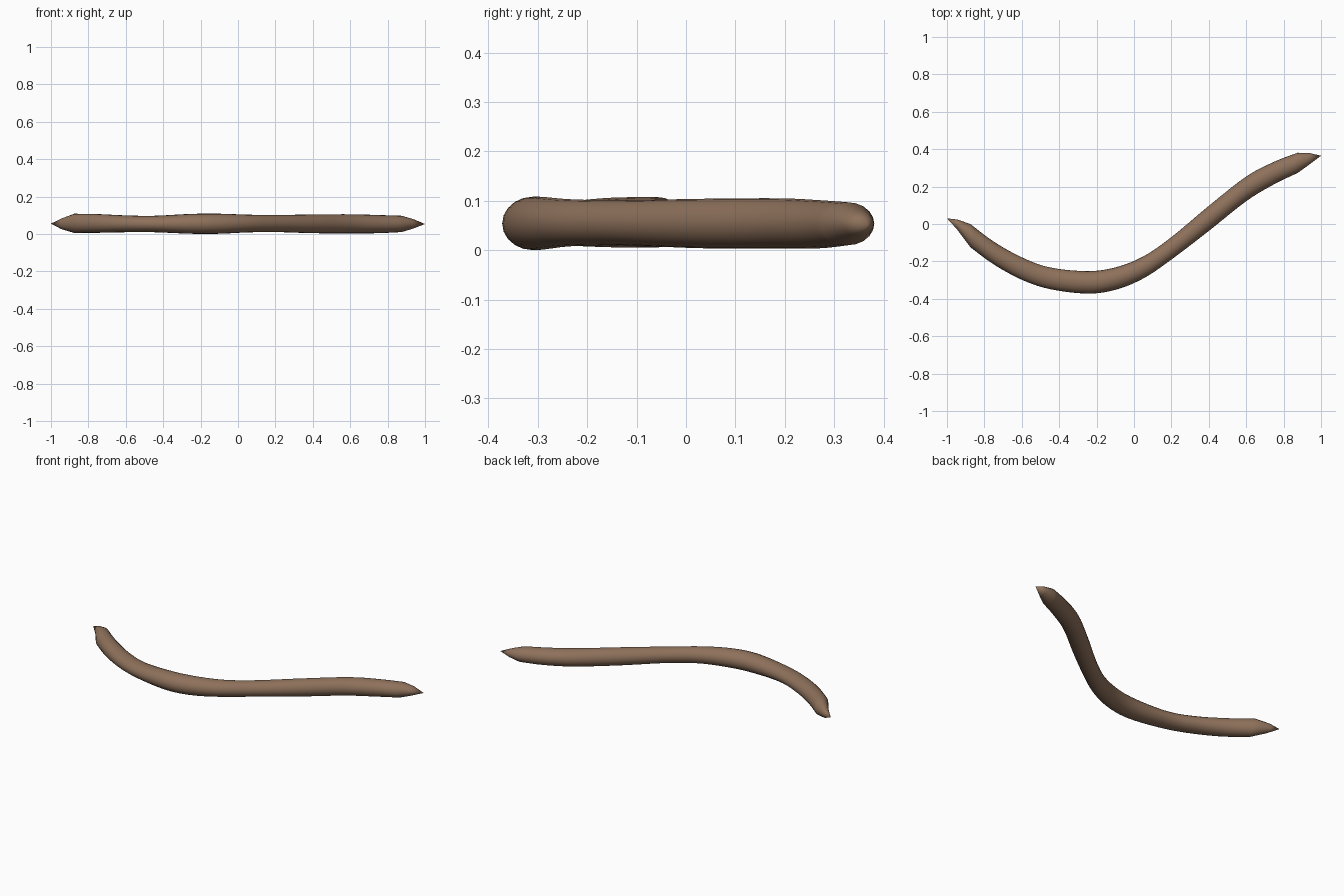
import bpy, bmesh
from math import sin, cos, tau

cube = bpy.data.objects.get("Cube")
if cube:
    bpy.data.objects.remove(cube)

SIDES, STEPS = 20, 5

# Stations along the stick: x, centre y, half width in y, bottom z, top z
STATIONS = [
    (-0.875, -0.062, 0.062, 0.005, 0.108),
    (-0.75, -0.155, 0.061, 0.006, 0.106),
    (-0.6, -0.238, 0.060, 0.009, 0.099),
    (-0.45, -0.290, 0.058, 0.009, 0.097),
    (-0.25, -0.312, 0.060, 0.001, 0.107),
    (-0.1, -0.292, 0.060, 0.001, 0.108),
    (0.05, -0.232, 0.059, 0.008, 0.103),
    (0.2, -0.130, 0.060, 0.010, 0.101),
    (0.4, 0.030, 0.067, 0.004, 0.104),
    (0.6, 0.188, 0.066, 0.003, 0.105),
    (0.75, 0.273, 0.060, 0.004, 0.101),
    (0.875, 0.327, 0.054, 0.010, 0.097),
]


def smooth_path(points):
    """Catmull-Rom interpolation through the stations."""
    padded = [points[0]] + points + [points[-1]]
    out = []
    for a, b, c, d in zip(padded, padded[1:], padded[2:], padded[3:]):
        for i in range(STEPS):
            t = i / STEPS
            out.append([q + t * ((r - p) + t * ((2 * p - 5 * q + 4 * r - s)
                        + t * (3 * q - p - 3 * r + s))) / 2
                        for p, q, r, s in zip(a, b, c, d)])
    return out + [points[-1]]


def add_ring(bm, x, y, half, low, high):
    mid, rise = (low + high) / 2, (high - low) / 2
    return [bm.verts.new((x, y + half * cos(tau * i / SIDES),
                          mid + rise * sin(tau * i / SIDES)))
            for i in range(SIDES)]


# Curved body with an extra ring in each tapered end
rows = smooth_path(STATIONS)
rows.insert(0, (-0.945, -0.003, 0.027, 0.026, 0.082))
rows.append((0.935, 0.348, 0.032, 0.028, 0.080))
bm = bmesh.new()
rings = [add_ring(bm, *row) for row in rows]
for a, b in zip(rings, rings[1:]):
    for i in range(SIDES):
        j = (i + 1) % SIDES
        bm.faces.new((a[i], a[j], b[j], b[i]))

# Pointed tips
for ring, point in ((rings[0], (-1, 0.03, 0.055)), (rings[-1], (1, 0.365, 0.053))):
    tip = bm.verts.new(point)
    for i in range(SIDES):
        bm.faces.new((ring[i], ring[(i + 1) % SIDES], tip))
bmesh.ops.recalc_face_normals(bm, faces=bm.faces)

mesh = bpy.data.meshes.new("curved_stick")
bm.to_mesh(mesh)
bm.free()
mesh.shade_smooth()
stick = bpy.data.objects.new("curved_stick", mesh)
bpy.context.collection.objects.link(stick)

# Brown wood
wood = bpy.data.materials.new("brown_wood")
wood.use_nodes = True
colour = (0.27, 0.165, 0.105, 1)
wood.diffuse_color = colour
wood.node_tree.nodes["Principled BSDF"].inputs["Base Color"].default_value = colour
mesh.materials.append(wood)
